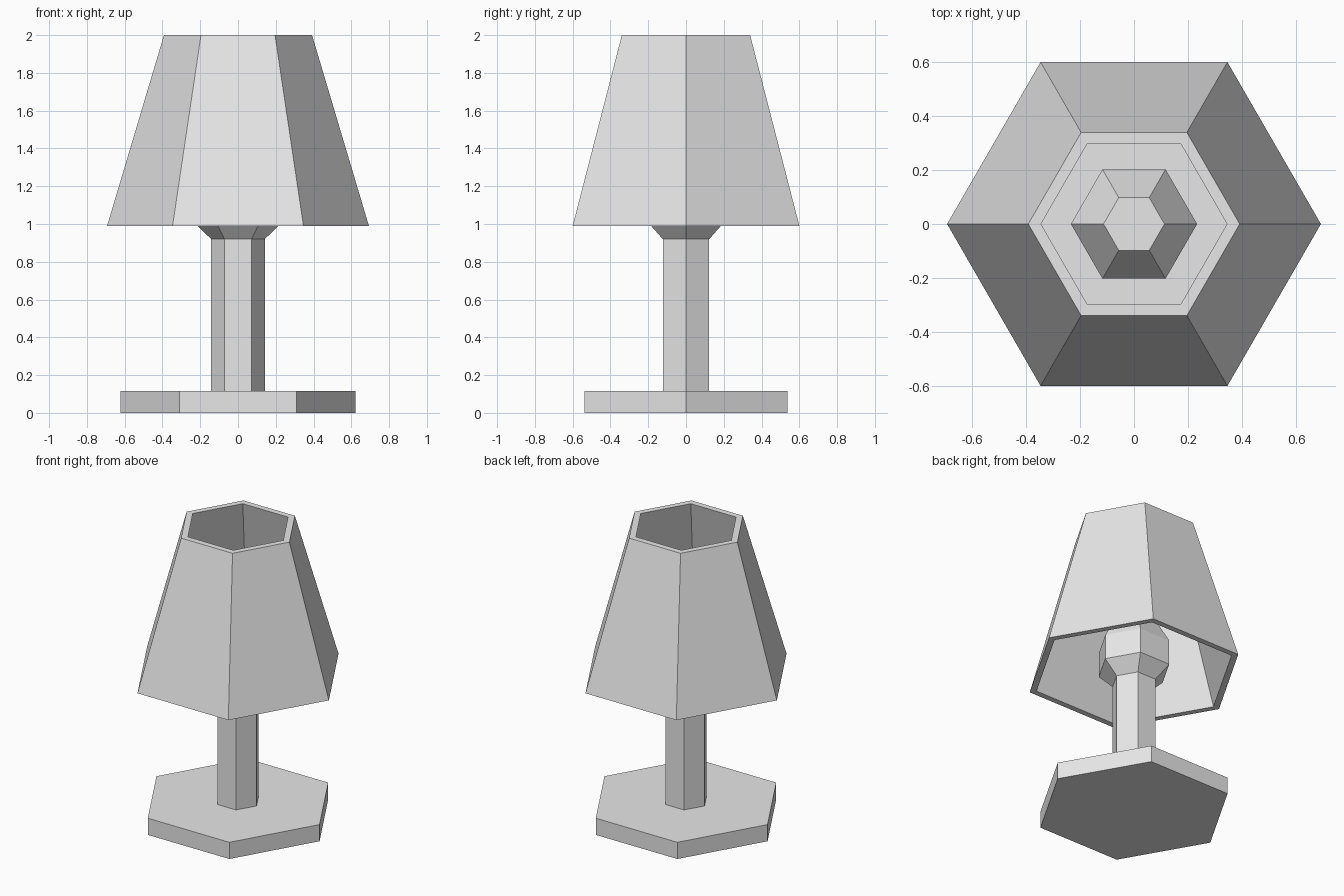
import bpy
import bmesh
from math import cos, sin, pi

SIDES = 6

cube = bpy.data.objects.get("Cube")
if cube:
    bpy.data.objects.remove(cube, do_unlink=True)

grey = bpy.data.materials.new("light grey")
grey.use_nodes = True
grey.diffuse_color = (0.8, 0.8, 0.8, 1)
grey.node_tree.nodes["Principled BSDF"].inputs["Base Color"].default_value = (0.8, 0.8, 0.8, 1)


def lathe(name, profile, closed=False):
    """Turn a (radius, height) profile into a six-sided flat-faced solid."""
    bm = bmesh.new()
    rings = [[bm.verts.new((r * cos(2 * pi * i / SIDES), r * sin(2 * pi * i / SIDES), z))
              for i in range(SIDES)] for r, z in profile]
    pairs = list(zip(rings, rings[1:]))
    if closed:
        pairs.append((rings[-1], rings[0]))
    else:
        bm.faces.new(rings[0])
        bm.faces.new(rings[-1])
    for low, high in pairs:
        for i in range(SIDES):
            j = (i + 1) % SIDES
            bm.faces.new((low[i], low[j], high[j], high[i]))
    bmesh.ops.recalc_face_normals(bm, faces=bm.faces)
    mesh = bpy.data.meshes.new(name)
    bm.to_mesh(mesh)
    bm.free()
    mesh.materials.append(grey)
    obj = bpy.data.objects.new(name, mesh)
    bpy.context.collection.objects.link(obj)
    return obj


# Flat foot
lathe("base", [(0.622, 0), (0.622, 0.115)])

# Upright post
lathe("stem", [(0.142, 0.115), (0.142, 0.92)])

# Faceted bulb, flaring from the post and tapering to a flat tip
lathe("bulb", [(0.142, 0.92), (0.234, 1.01), (0.234, 1.18), (0.113, 1.4)])

# Hollow tapered shade, open at both ends
lathe("shade", [(0.693, 0.99), (0.392, 2), (0.345, 2), (0.648, 0.99)], closed=True)
